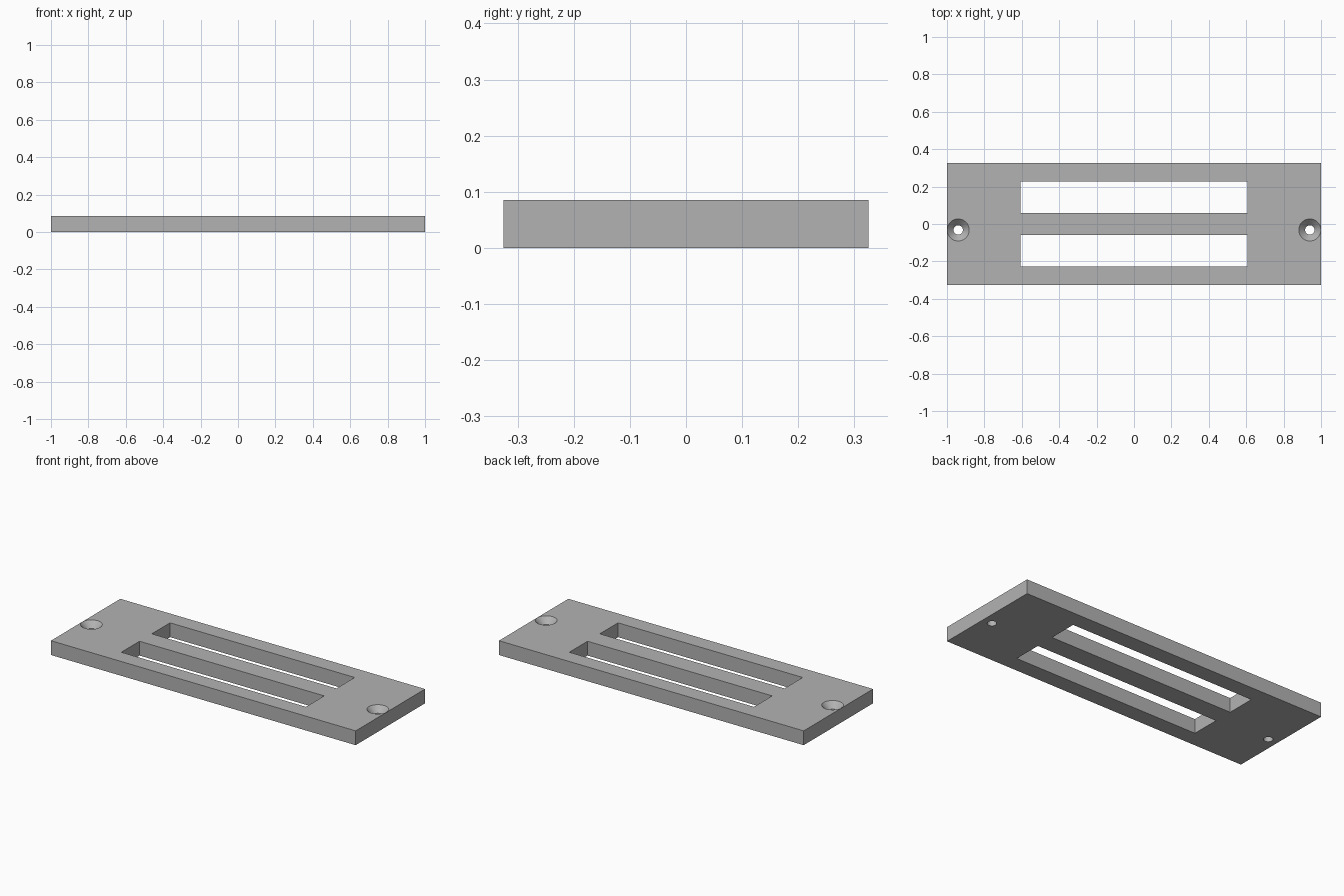
import bpy
import math

if "Cube" in bpy.data.objects:
    bpy.data.objects.remove(bpy.data.objects["Cube"], do_unlink=True)

LENGTH, WIDTH, THICK = 2.0, 0.65, 0.085
SLOT_LENGTH, SLOT_WIDTH, SLOT_Y = 1.212, 0.171, 0.143
HOLE_X, HOLE_Y, HOLE_R = 0.94, -0.032, 0.025
SINK_R, SINK_DEPTH = 0.059, 0.035

grey = bpy.data.materials.new("plain_grey")
grey.use_nodes = True
colour = (0.45, 0.45, 0.45, 1)
grey.diffuse_color = colour
grey.node_tree.nodes["Principled BSDF"].inputs["Base Color"].default_value = colour


def box(name, size, location):
    bpy.ops.mesh.primitive_cube_add(size=1, location=location)
    obj = bpy.context.object
    obj.name = name
    obj.scale = size
    bpy.ops.object.transform_apply(location=False, rotation=False, scale=True)
    obj.data.materials.append(grey)
    return obj


def screw_cutter(name, x):
    """Stepped round cutter: straight shaft below, countersink above."""
    lip = 0.02
    slope = (SINK_R - HOLE_R) / SINK_DEPTH
    profile = [(HOLE_R, -lip), (HOLE_R, THICK - SINK_DEPTH),
               (SINK_R + lip * slope, THICK + lip)]
    n = 48
    verts = [(r * math.cos(math.tau * i / n), r * math.sin(math.tau * i / n), z)
             for r, z in profile for i in range(n)]
    faces = [(k * n + i, k * n + (i + 1) % n, (k + 1) * n + (i + 1) % n, (k + 1) * n + i)
             for k in range(2) for i in range(n)]
    faces += [tuple(reversed(range(n))), tuple(range(2 * n, 3 * n))]
    mesh = bpy.data.meshes.new(name)
    mesh.from_pydata(verts, [], faces)
    mesh.materials.append(grey)
    obj = bpy.data.objects.new(name, mesh)
    obj.location = (x, HOLE_Y, 0)
    bpy.context.collection.objects.link(obj)
    return obj


# Plate
plate = box("mounting_plate", (LENGTH, WIDTH, THICK), (0, 0, THICK / 2))

# Slots and countersunk screw holes
cutters = []
for side, slot, hole in ((-1, "front", "right"), (1, "back", "left")):
    cutters.append(box(slot + "_slot_cutter", (SLOT_LENGTH, SLOT_WIDTH, THICK * 2),
                       (0, side * SLOT_Y, THICK / 2)))
    cutters.append(screw_cutter(hole + "_screw_hole_cutter", side * HOLE_X))

bpy.ops.object.select_all(action="DESELECT")
plate.select_set(True)
bpy.context.view_layer.objects.active = plate
for cutter in cutters:
    mod = plate.modifiers.new(cutter.name, "BOOLEAN")
    mod.operation = "DIFFERENCE"
    mod.solver = "EXACT"
    mod.object = cutter
    bpy.ops.object.modifier_apply(modifier=mod.name)
for cutter in cutters:
    bpy.data.objects.remove(cutter, do_unlink=True)

bpy.ops.object.shade_smooth_by_angle(angle=math.radians(30))
